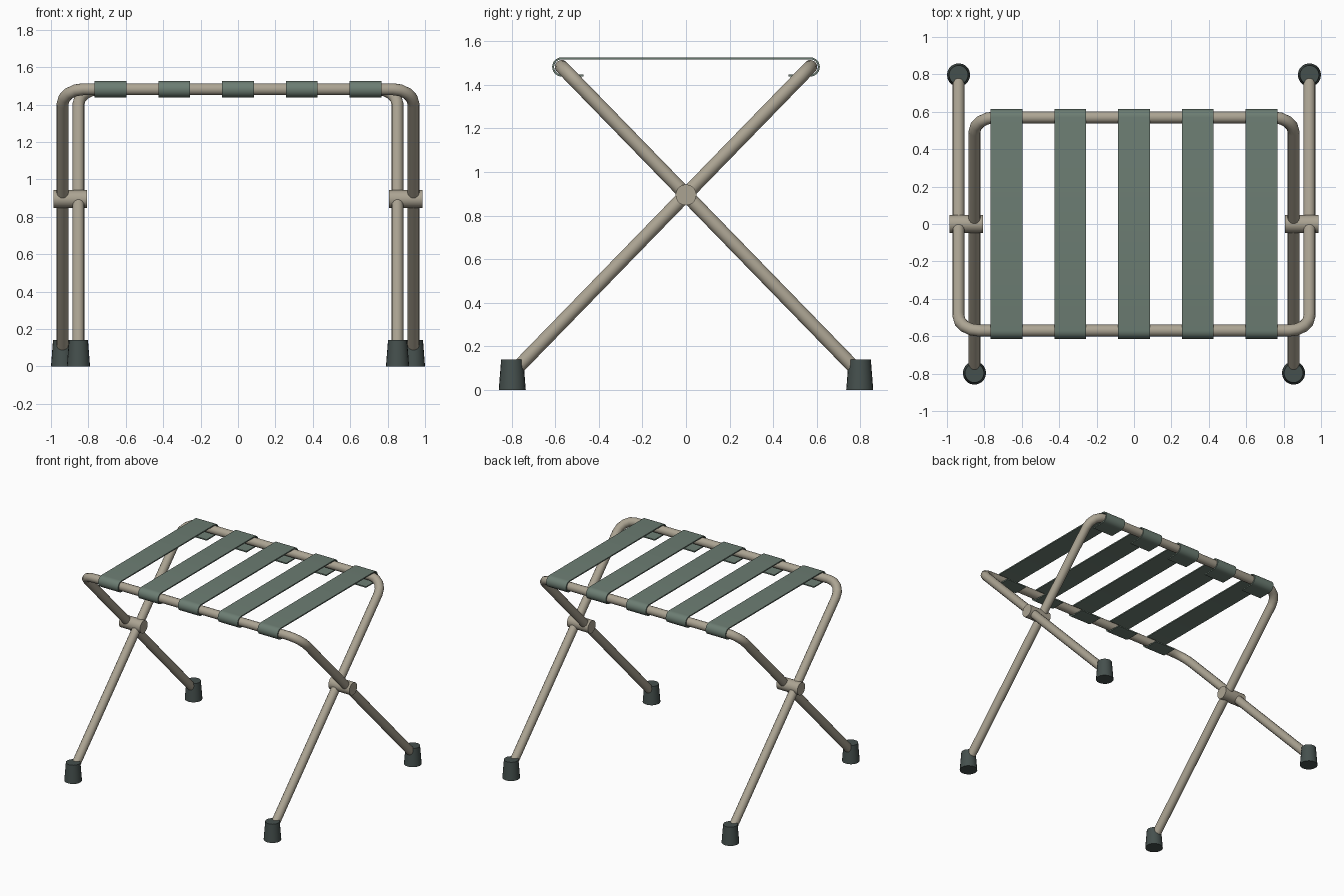
import bpy, bmesh
from math import sin, cos, pi, radians
from mathutils import Vector

cube = bpy.data.objects.get("Cube")
if cube:
    bpy.data.objects.remove(cube, do_unlink=True)


def material(name, rgb):
    m = bpy.data.materials.new(name)
    m.use_nodes = True
    m.diffuse_color = (*rgb, 1)
    m.node_tree.nodes["Principled BSDF"].inputs["Base Color"].default_value = (*rgb, 1)
    return m


METAL = material("warm grey metal", (0.41, 0.37, 0.29))
WEBBING = material("sage webbing", (0.15, 0.205, 0.17))
RUBBER = material("dark rubber", (0.06, 0.08, 0.075))

BAR_Y, BAR_Z = 0.57, 1.482
PIVOT_Z = 0.895
FOOT_Y = 0.797
TUBE_R = 0.032


def finish(obj, mat):
    obj.data.materials.append(mat)
    bpy.ops.object.select_all(action="DESELECT")
    obj.select_set(True)
    bpy.context.view_layer.objects.active = obj
    bpy.ops.object.shade_smooth_by_angle(angle=radians(35))


def mesh_object(name, bm, mat):
    bmesh.ops.recalc_face_normals(bm, faces=bm.faces)
    mesh = bpy.data.meshes.new(name)
    bm.to_mesh(mesh)
    bm.free()
    obj = bpy.data.objects.new(name, mesh)
    bpy.context.collection.objects.link(obj)
    finish(obj, mat)
    return obj


def tube(name, points, radius, mat, sides=14):
    """Sweep a round section along a path, mitred at every point."""
    bm = bmesh.new()
    rings = []
    plane_normal = (points[1] - points[0]).cross(points[-1] - points[0]).normalized()
    for i, p in enumerate(points):
        before = (p - points[i - 1]).normalized() if i else None
        after = (points[i + 1] - p).normalized() if i < len(points) - 1 else None
        tangent = ((before or after) + (after or before)).normalized()
        stretch = 1 / tangent.dot(before or after)
        across = tangent.cross(plane_normal) * stretch
        rings.append([bm.verts.new(p + radius * (cos(a) * across + sin(a) * plane_normal))
                      for a in (2 * pi * k / sides for k in range(sides))])
    for a, b in zip(rings, rings[1:]):
        for k in range(sides):
            j = (k + 1) % sides
            bm.faces.new((a[k], a[j], b[j], b[k]))
    bm.faces.new(rings[0])
    bm.faces.new(rings[-1])
    return mesh_object(name, bm, mat)


def cylinder(name, r1, r2, depth, location, mat, rotation=(0, 0, 0), sides=20):
    bpy.ops.mesh.primitive_cone_add(vertices=sides, radius1=r1, radius2=r2, depth=depth,
                                    location=location, rotation=rotation)
    obj = bpy.context.object
    obj.name = name
    finish(obj, mat)


# Bent tube frames: a wide one leaning forward, a narrow one leaning back
def frame(name, half_width, side, bend=0.11, steps=4):
    foot = Vector((0, -side * FOOT_Y, 0.077))
    up = (Vector((0, side * BAR_Y, BAR_Z)) - foot).normalized()
    top = Vector((0, side * BAR_Y, BAR_Z))
    half = [foot + Vector((half_width, 0, 0))]
    for i in range(steps + 1):
        a = pi / 2 * i / steps
        half.append(top - up * bend * (1 - sin(a))
                    + Vector((half_width - bend * (1 - cos(a)), 0, 0)))
    mirrored = [Vector((-p.x, p.y, p.z)) for p in reversed(half)]
    tube(name, half + mirrored, TUBE_R, METAL)
    for label, s in (("left", 1), ("right", -1)):
        cylinder(f"{name}_{label}_foot", 0.062, 0.051, 0.14,
                 (s * half_width, -side * FOOT_Y, 0.07), RUBBER)


frame("wide_frame", 0.938, -1)
frame("narrow_frame", 0.853, 1)

# Pivot hubs where the legs cross
for label, s in (("left", 1), ("right", -1)):
    cylinder(f"{label}_pivot_hub", 0.048, 0.048, 0.18, (s * 0.896, 0, PIVOT_Z),
             METAL, rotation=(0, pi / 2, 0))


# Webbing straps: flat on top, wrapped round each bar, tail tucked beneath
def strap_outline(radius):
    half = [(BAR_Y - 0.1, BAR_Z - radius)]
    for i in range(13):
        a = -pi / 2 + pi * i / 12
        half.append((BAR_Y + radius * cos(a), BAR_Z + radius * sin(a)))
    return half + [(-y, z) for y, z in reversed(half)]


def strap(name, x, width=0.17):
    bm = bmesh.new()
    outline = strap_outline(0.044) + strap_outline(0.035)[::-1]
    face = bm.faces.new([bm.verts.new((x - width / 2, y, z)) for y, z in outline])
    grown = bmesh.ops.extrude_face_region(bm, geom=[face])
    bmesh.ops.translate(bm, vec=(width, 0, 0),
                        verts=[v for v in grown["geom"] if isinstance(v, bmesh.types.BMVert)])
    mesh_object(name, bm, WEBBING)


for i in range(5):
    strap(f"strap_{i + 1}", (i - 2) * 0.341)
